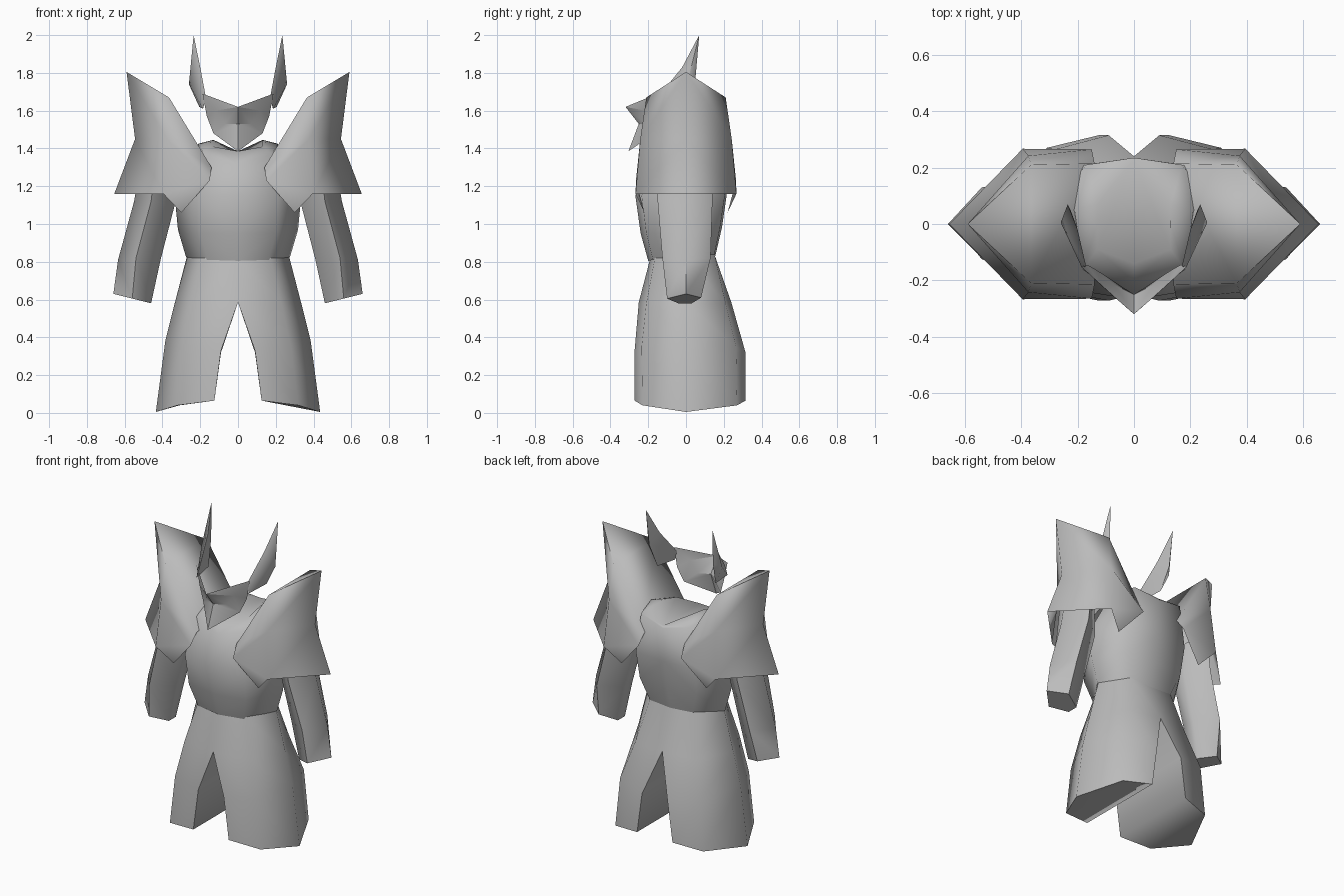
import bpy, bmesh, math

grey = bpy.data.materials.new("plain_grey")
grey.diffuse_color = (0.5, 0.5, 0.5, 1)


def build(name, points, faces, angle=75):
    """Make the +x half, mirror it across x and shade it."""
    bm = bmesh.new()
    vs = [bm.verts.new(p) for p in points]
    for f in faces:
        bm.faces.new([vs[i] for i in f])
    bmesh.ops.recalc_face_normals(bm, faces=bm.faces)
    bmesh.ops.mirror(bm, geom=bm.verts[:] + bm.edges[:] + bm.faces[:],
                     axis='X', merge_dist=0.001)
    bmesh.ops.recalc_face_normals(bm, faces=bm.faces)
    me = bpy.data.meshes.new(name)
    bm.to_mesh(me)
    bm.free()
    me.materials.append(grey)
    ob = bpy.data.objects.new(name, me)
    bpy.context.collection.objects.link(ob)
    bpy.ops.object.select_all(action='DESELECT')
    ob.select_set(True)
    bpy.context.view_layer.objects.active = ob
    bpy.ops.object.shade_smooth_by_angle(angle=math.radians(angle))
    return ob


def loft(rings, closed=False):
    """Points and quads joining rings of equal length."""
    n = len(rings[0])
    pts = [p for r in rings for p in r]
    faces = []
    for k in range(len(rings) - 1):
        for i in range(n if closed else n - 1):
            j = (i + 1) % n
            faces.append((k * n + i, k * n + j, (k + 1) * n + j, (k + 1) * n + i))
    return pts, faces


# Trousers: front centre, front, side, back, back centre on each ring
pts, faces = loft([
    [(0, -.19, .815), (.17, -.165, .82), (.27, 0, .83), (.15, .15, .84), (0, .15, .84)],
    [(0, -.25, .585), (.23, -.21, .58), (.335, 0, .58), (.21, .21, .58), (0, .24, .585)],
    [(.09, -.272, .33), (.28, -.235, .35), (.385, 0, .38), (.28, .265, .35), (.09, .315, .32)],
    [(.125, -.272, .065), (.32, -.23, .04), (.435, 0, .005), (.31, .27, .04), (.125, .315, .065)],
])
faces += [(5, 9, 14, 10), (10, 14, 19, 15), (15, 16, 17, 18, 19)]
build("trousers", pts, faces)

# Torso with a pointed neck opening closed by a cap
pts, faces = loft([
    [(0, -.2, .805), (.16, -.175, .81), (.275, 0, .825), (.15, .15, .84), (0, .155, .83)],
    [(0, -.24, .95), (.2, -.21, .95), (.318, 0, .97), (.2, .18, .98), (0, .19, .98)],
    [(0, -.268, 1.15), (.21, -.235, 1.15), (.335, 0, 1.15), (.21, .205, 1.15), (0, .215, 1.15)],
    [(0, -.205, 1.32), (.18, -.16, 1.37), (.21, .05, 1.425), (.17, .21, 1.41), (0, .235, 1.37)],
    [(0, -.14, 1.385), (.13, -.09, 1.41), (.13, 0, 1.435), (.13, .07, 1.445), (0, .23, 1.385)],
])
faces.append((20, 21, 22, 23, 24))
build("torso", pts, faces)

# Arms: five-sided tapering tubes (outer edge, front, two inner, back)
pts, faces = loft([
    [(.52, 0, 1.3), (.44, -.15, 1.3), (.35, -.06, 1.3), (.35, .06, 1.3), (.44, .14, 1.3)],
    [(.55, 0, 1.12), (.46, -.15, 1.12), (.335, -.05, 1.1), (.335, .05, 1.1), (.46, .14, 1.12)],
    [(.635, 0, .81), (.54, -.125, .82), (.41, -.045, .81), (.41, .045, .81), (.54, .13, .82)],
    [(.66, 0, .63), (.56, -.1, .605), (.46, -.04, .58), (.46, .03, .58), (.56, .08, .61)],
], closed=True)
faces += [(0, 1, 2, 3, 4), (15, 16, 17, 18, 19)]
build("arms", pts, faces)

# Shoulder guards: ridged outer shell, front and back plates, sloping top
spine = [(.59, 0, 1.805), (.545, 0, 1.45), (.655, 0, 1.16)]
plate = [(.365, .21, 1.67), (.375, .242, 1.45), (.395, .267, 1.16),
         (.3, .22, 1.06), (.15, .265, 1.23), (.14, .215, 1.3)]
pts = spine + [(x, -y, z) for x, y, z in plate] + plate
faces = []
for o in (3, 9):
    faces += [(0, 1, o + 1, o), (1, 2, o + 2, o + 1),
              (o, o + 1, o + 5), (o + 1, o + 4, o + 5),
              (o + 1, o + 2, o + 4), (o + 2, o + 3, o + 4)]
faces += [(0, 3, 9), (3, 8, 14, 9)]
build("shoulder_guards", pts, faces, 88)

# Face mask: brow wedge, recessed eye line, cheeks and pointed chin
pts = [(0, -.32, 1.62), (.188, -.15, 1.69), (.12, -.215, 1.6), (.07, -.215, 1.53),
       (0, -.25, 1.53), (0, -.305, 1.385), (.13, -.165, 1.48), (.165, -.145, 1.57)]
faces = [(0, 1, 2), (0, 2, 3, 4), (2, 1, 7), (2, 7, 6, 3), (4, 3, 6, 5)]
build("face_mask", pts, faces, 30)

# Horns: base edge, widened middle, raised tip
pts = [(.17, -.15, 1.67), (.185, -.155, 1.61), (.2, -.02, 1.83),
       (.26, .005, 1.74), (.205, -.005, 1.62), (.225, .05, 1.77), (.235, .07, 2.0)]
faces = [(0, 2, 5), (0, 5, 4), (0, 4, 1), (0, 1, 3), (0, 3, 2), (1, 4, 3),
         (4, 5, 3), (2, 3, 6), (3, 5, 6), (5, 2, 6)]
build("horns", pts, faces)
